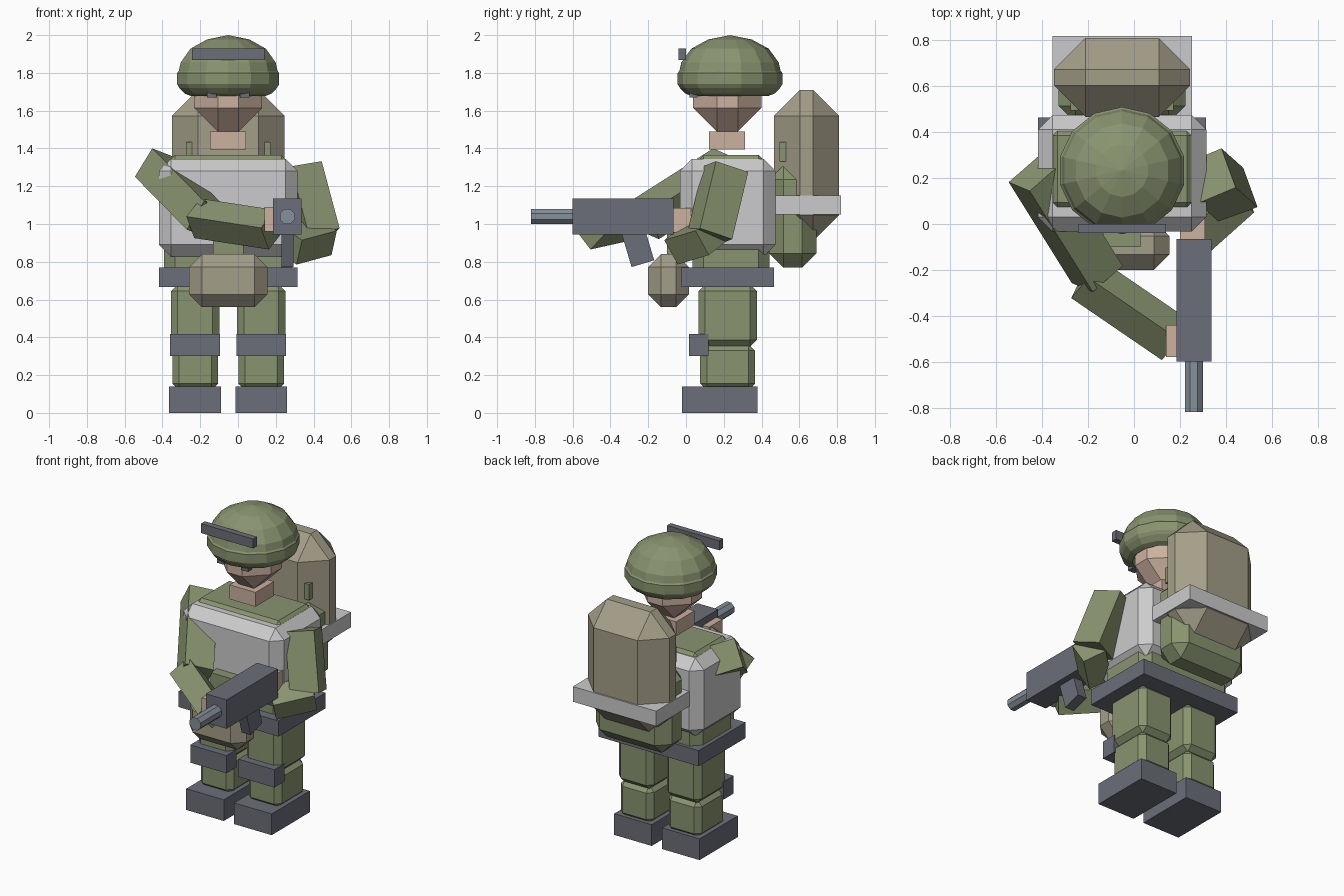
import bpy, bmesh, math
from mathutils import Vector, Matrix

old = bpy.data.objects.get("Cube")
if old:
    bpy.data.objects.remove(old, do_unlink=True)


def material(name, rgb):
    m = bpy.data.materials.new(name)
    m.use_nodes = True
    color = (*rgb, 1)
    m.diffuse_color = color
    m.node_tree.nodes["Principled BSDF"].inputs["Base Color"].default_value = color
    return m


green = material("olive cloth", (0.25, 0.295, 0.16))
tan = material("tan canvas", (0.37, 0.345, 0.25))
skin = material("skin", (0.60, 0.44, 0.35))
pale = material("pale grey", (0.60, 0.60, 0.61))
dark = material("dark grey", (0.147, 0.156, 0.188))
steel = material("barrel steel", (0.24, 0.28, 0.32))

MID = -0.052  # centre line of the body


def finish(name, bm, mat):
    bmesh.ops.recalc_face_normals(bm, faces=bm.faces)
    mesh = bpy.data.meshes.new(name)
    bm.to_mesh(mesh)
    bm.free()
    mesh.materials.append(mat)
    obj = bpy.data.objects.new(name, mesh)
    bpy.context.collection.objects.link(obj)
    return obj


def box(name, mat, x, y, z, bevel=0):
    """Box between three (low, high) ranges, with optional chamfer."""
    bm = bmesh.new()
    bmesh.ops.create_cube(bm, size=1)
    for v in bm.verts:
        v.co = [(r[0] + r[1]) / 2 + c * (r[1] - r[0]) for r, c in zip((x, y, z), v.co)]
    if bevel:
        bmesh.ops.bevel(bm, geom=bm.edges[:], offset=bevel, segments=1, affect='EDGES')
    return finish(name, bm, mat)


def body_box(name, mat, half, y, z, bevel=0, shift=0):
    """Box centred on the body's centre line."""
    c = MID + shift
    return box(name, mat, (c - half, c + half), y, z, bevel)


def limb(name, mat, start, end, width, depth, normal):
    """Square bar from start to end, one side facing along normal."""
    start, end = Vector(start), Vector(end)
    axis = (end - start).normalized()
    n = Vector(normal)
    n = (n - axis * n.dot(axis)).normalized()
    side = axis.cross(n)
    bm = bmesh.new()
    bmesh.ops.create_cube(bm, size=1)
    for v in bm.verts:
        v.co = ((start + end) / 2 + side * v.co.x * width
                + n * v.co.y * depth + axis * v.co.z * (end - start).length)
    return finish(name, bm, mat)


# Legs, boots and knee pads
for word, s in (("right", -1), ("left", 1)):
    leg = s * 0.175
    body_box(word + "_boot", dark, 0.137, (-0.02, 0.378), (0, 0.14), shift=leg)
    body_box(word + "_shin", green, 0.121, (0.075, 0.365), (0.12, 0.365), 0.035, leg)
    body_box(word + "_thigh", green, 0.128, (0.065, 0.375), (0.35, 0.68), 0.036, leg)
    body_box(word + "_knee_pad", dark, 0.132, (0.015, 0.12), (0.30, 0.417), shift=leg)

# Torso, belt and front pouches
body_box("shirt", green, 0.34, (0.035, 0.443), (0.7, 1.365), 0.058)
body_box("vest", pale, 0.367, (-0.033, 0.475), (0.827, 1.345), 0.064)
body_box("belt", dark, 0.366, (-0.025, 0.465), (0.667, 0.77))
body_box("waist_bag", tan, 0.207, (-0.2, 0.015), (0.56, 0.84), 0.068)
body_box("vest_pouch", green, 0.08, (-0.1, 0.0), (0.8, 1.0))

# Neck, head and eyes
body_box("neck", skin, 0.095, (0.122, 0.312), (1.395, 1.49))
body_box("head", skin, 0.18, (0.038, 0.4), (1.49, 1.85), 0.125)
for word, s in (("right", -1), ("left", 1)):
    body_box(word + "_eye", dark, 0.025, (0.018, 0.06), (1.67, 1.72), shift=s * 0.088)

# Helmet turned from a profile of radius and height
profile = [(0.115, 1.977), (0.205, 1.928), (0.258, 1.855), (0.268, 1.81), (0.277, 1.80),
           (0.277, 1.74), (0.265, 1.72), (0.235, 1.69), (0.2, 1.677), (0.17, 1.71)]
SIDES = 14
bm = bmesh.new()
rings = []
for r, z in profile:
    angles = [math.pi / 2 + math.tau * i / SIDES for i in range(SIDES)]
    rings.append([bm.verts.new((MID + r * math.cos(a), 0.233 + r * math.sin(a), z))
                  for a in angles])
crown = bm.verts.new((MID, 0.233, 2.0))
for i in range(SIDES):
    j = (i + 1) % SIDES
    bm.faces.new((crown, rings[0][i], rings[0][j]))
    for a, b in zip(rings, rings[1:]):
        bm.faces.new((a[i], b[i], b[j], a[j]))
bm.faces.new(rings[-1])
finish("helmet", bm, green)
body_box("goggle_bar", dark, 0.191, (-0.04, 0.0), (1.868, 1.93))

# Backpack with frame, lower roll and strap loops
body_box("backpack", tan, 0.297, (0.467, 0.81), (0.91, 1.71), 0.137)
body_box("pack_frame", pale, 0.304, (0.47, 0.82), (1.05, 1.15))
body_box("lower_pack", green, 0.277, (0.44, 0.69), (0.77, 1.31), 0.075)
for word, s in (("right", -1), ("left", 1)):
    body_box(word + "_strap_loop", green, 0.016, (0.495, 0.53), (1.33, 1.435),
             shift=s * 0.208)

# Arms and hands
limb("right_upper_arm", green, (-0.435, 0.22, 1.3), (-0.16, -0.22, 1.02),
     0.18, 0.18, (0.1, -0.05, 0.145))
limb("right_forearm", green, (-0.215, -0.235, 1.03), (0.18, -0.505, 0.97),
     0.15, 0.15, (-0.35, -0.53, 0.77))
box("right_hand", skin, (0.14, 0.25), (-0.58, -0.44), (0.96, 1.09))
limb("left_upper_arm", green, (0.33, 0.21, 1.29), (0.425, 0.125, 0.935),
     0.18, 0.19, (-0.065, 0.175, -0.05))
limb("left_forearm", green, (0.46, 0.13, 0.935), (0.275, -0.035, 0.885),
     0.15, 0.15, (0.3, -0.3, 0.8))
box("left_hand", skin, (0.2, 0.31), (-0.07, 0.04), (0.955, 1.085))

# Rifle body, grip and eight-sided barrel
box("rifle_body", dark, (0.185, 0.337), (-0.6, -0.065), (0.945, 1.135))
limb("rifle_grip", dark, (0.262, -0.285, 0.98), (0.262, -0.228, 0.79),
     0.066, 0.125, (0, 1, 0))
bm = bmesh.new()
bmesh.ops.create_cone(bm, cap_ends=True, segments=8, radius1=0.043, radius2=0.043, depth=0.26,
                      matrix=Matrix.Translation((0.261, -0.69, 1.04))
                      @ Matrix.Rotation(math.pi / 2, 4, 'X')
                      @ Matrix.Rotation(math.pi / 8, 4, 'Z'))
finish("rifle_barrel", bm, steel)
